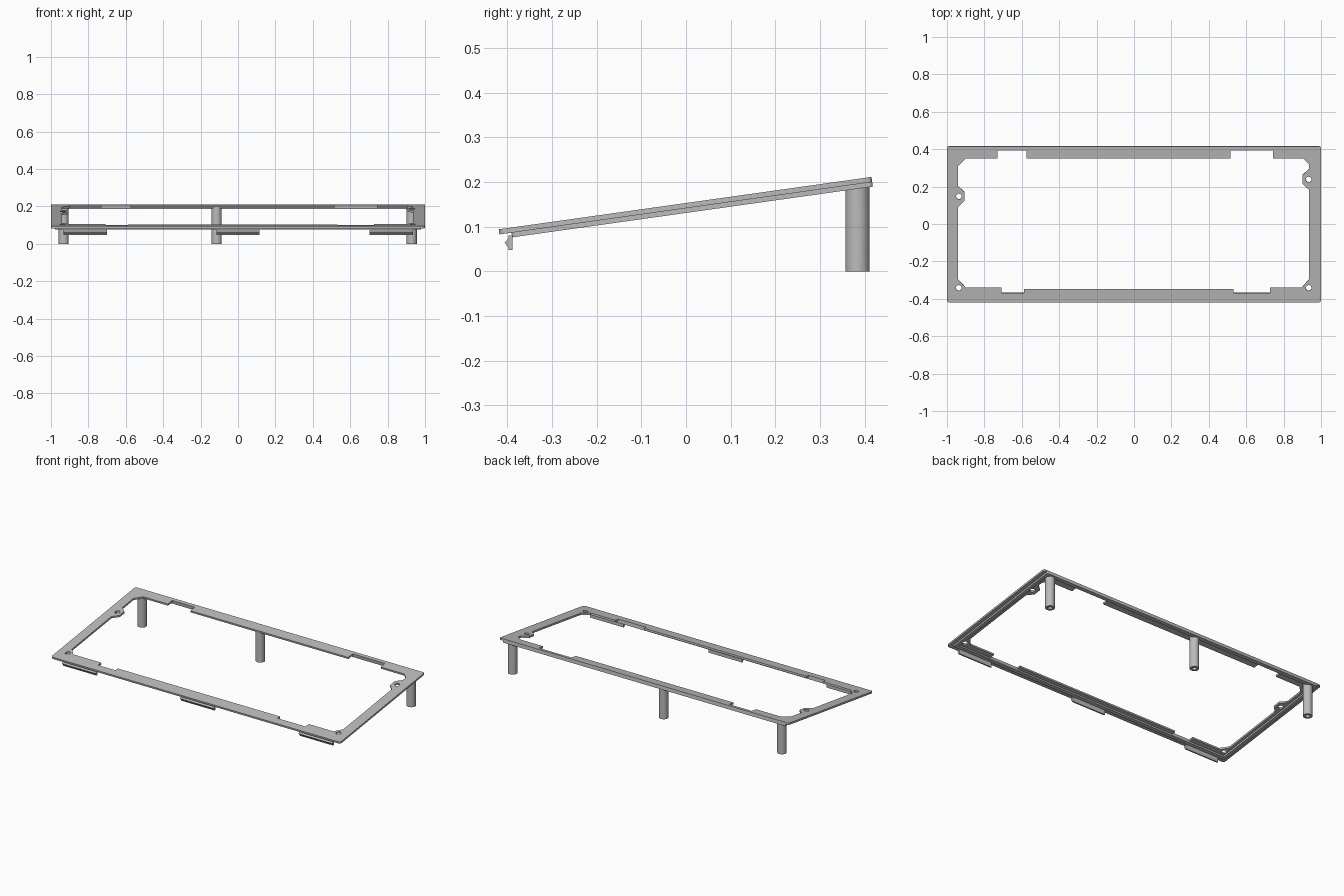
import bpy, bmesh, math
from mathutils import Matrix, Vector

cube = bpy.data.objects.get("Cube")
if cube:
    bpy.data.objects.remove(cube, do_unlink=True)

TILT = math.radians(8)
CENTRE_Z = 0.153
PLATE, RIM = 0.0115, 0.0105
SLOPE = Matrix.Translation((0, 0, CENTRE_Z)) @ Matrix.Rotation(TILT, 4, 'X')

grey = bpy.data.materials.new("grey plastic")
grey.use_nodes = True
colour = (0.5, 0.5, 0.5, 1)
grey.diffuse_color = colour
grey.node_tree.nodes["Principled BSDF"].inputs["Base Color"].default_value = colour


def finish(bm, name, smooth=False):
    bmesh.ops.recalc_face_normals(bm, faces=bm.faces)
    mesh = bpy.data.meshes.new(name)
    bm.to_mesh(mesh)
    bm.free()
    mesh.materials.append(grey)
    obj = bpy.data.objects.new(name, mesh)
    bpy.context.collection.objects.link(obj)
    if smooth:
        bpy.ops.object.select_all(action='DESELECT')
        obj.select_set(True)
        bpy.context.view_layer.objects.active = obj
        bpy.ops.object.shade_smooth_by_angle(angle=math.radians(40))
    return obj


def circle(x, y, radius, count=24):
    turns = [math.tau * i / count for i in range(count)]
    return [(x + radius * math.cos(t), y + radius * math.sin(t)) for t in turns]


def rounded_rectangle(left, right, front, back, radius, steps=4):
    points = []
    corners = [(right, back), (left, back), (left, front), (right, front)]
    for quarter, (x, y) in enumerate(corners):
        cx = x - math.copysign(radius, x)
        cy = y - math.copysign(radius, y)
        for i in range(steps + 1):
            t = (quarter + i / steps) * math.pi / 2
            points.append((cx + radius * math.cos(t), cy + radius * math.sin(t)))
    return points


def sloped_slab(name, loops, top, thickness):
    """Fill an outline with holes, thicken it and lay it on the slope."""
    bm = bmesh.new()
    for loop in loops:
        verts = [bm.verts.new((x, y / math.cos(TILT), top)) for x, y in loop]
        for a, b in zip(verts, verts[1:] + verts[:1]):
            bm.edges.new((a, b))
    bmesh.ops.triangle_fill(bm, use_beauty=True, use_dissolve=False, edges=bm.edges[:])
    result = bmesh.ops.extrude_face_region(bm, geom=bm.faces[:], use_keep_orig=True)
    moved = [g for g in result["geom"] if isinstance(g, bmesh.types.BMVert)]
    bmesh.ops.translate(bm, verts=moved, vec=(0, 0, -thickness))
    bm.transform(SLOPE)
    return finish(bm, name, smooth=True)


def notched_edge(start, end, level, middle, depth, notches):
    """Straight inner edge, left to right, with two deeper notches."""
    (a, b), (c, d) = notches
    return [(start, level), (a, level), (a, depth), (b, depth), (b, middle),
            (c, middle), (c, depth), (d, depth), (d, level), (end, level)]


def screw_tab(x, inward, y):
    """Trapezoid ear on a side bar, from front to back."""
    tip = x + inward * 0.035
    return [(x, y - 0.055), (tip, y - 0.023), (tip, y + 0.023), (x, y + 0.055)]


# Flat top plate with shaped opening and screw holes
LEFT, RIGHT = -0.94, 0.935
TAB_A, TAB_B = 0.147, 0.238
front_edge = notched_edge(-0.9, 0.897, -0.34, -0.348, -0.37,
                          [(-0.708, -0.588), (0.533, 0.727)])
back_edge = notched_edge(-0.9, 0.905, 0.35, 0.35, 0.393,
                         [(-0.73, -0.574), (0.517, 0.742)])
opening = ([(LEFT, -0.297)] + front_edge + [(RIGHT, -0.297)]
           + screw_tab(RIGHT, -1, TAB_B) + [(RIGHT, 0.32)]
           + back_edge[::-1] + [(LEFT, 0.31)]
           + screw_tab(LEFT, 1, TAB_A)[::-1])
screws = [(-0.937, -0.342), (0.934, -0.342), (-0.936, TAB_A), (0.934, TAB_B)]
outline = rounded_rectangle(-1, 1, -0.419, 0.415, 0.012)
holes = [circle(x, y, 0.015) for x, y in screws]
sloped_slab("top_plate", [outline, opening] + holes, 0, PLATE)

# Narrow rim under the plate
rim_outer = rounded_rectangle(-0.978, 0.978, -0.392, 0.415, 0.008)
rim_inner = rounded_rectangle(-0.957, 0.957, -0.37, 0.393, 0.004)
sloped_slab("under_rim", [rim_outer, rim_inner], -PLATE, RIM)


# Back posts with blind screw bores, tops cut to the slope
def post(name, x, y, radius, bore, depth):
    bm = bmesh.new()

    def ring(r, height):
        return [bm.verts.new((px, py, height(py))) for px, py in circle(x, y, r, 32)]

    def under_plate(py):
        return CENTRE_Z + py * math.tan(TILT) - PLATE + 0.002

    rings = [ring(radius, under_plate), ring(radius, lambda py: 0),
             ring(bore, lambda py: 0), ring(bore, lambda py: depth)]
    for upper, lower in zip(rings, rings[1:]):
        for i in range(len(upper)):
            j = (i + 1) % len(upper)
            bm.faces.new((upper[i], upper[j], lower[j], lower[i]))
    bm.faces.new(rings[0])
    bm.faces.new(rings[-1])
    finish(bm, name, smooth=True)


for label, x in (("right", -0.932), ("middle", -0.114), ("left", 0.929)):
    post(label + "_back_post", x, 0.384, 0.027, 0.013, 0.12)


# Front snap clips: a thin wall with a hooked ridge
CLIP = [(-0.388, 0.048), (-0.388, 0.08), (-0.397, 0.08), (-0.397, 0.074),
        (-0.406, 0.064), (-0.397, 0.053), (-0.397, 0.048)]
for label, x in (("right", -0.817), ("middle", 0), ("left", 0.819)):
    bm = bmesh.new()
    face = bm.faces.new([bm.verts.new((x - 0.116, y, z)) for y, z in CLIP])
    result = bmesh.ops.extrude_face_region(bm, geom=[face], use_keep_orig=True)
    moved = [g for g in result["geom"] if isinstance(g, bmesh.types.BMVert)]
    bmesh.ops.translate(bm, verts=moved, vec=Vector((0.232, 0, 0)))
    finish(bm, label + "_front_clip")
